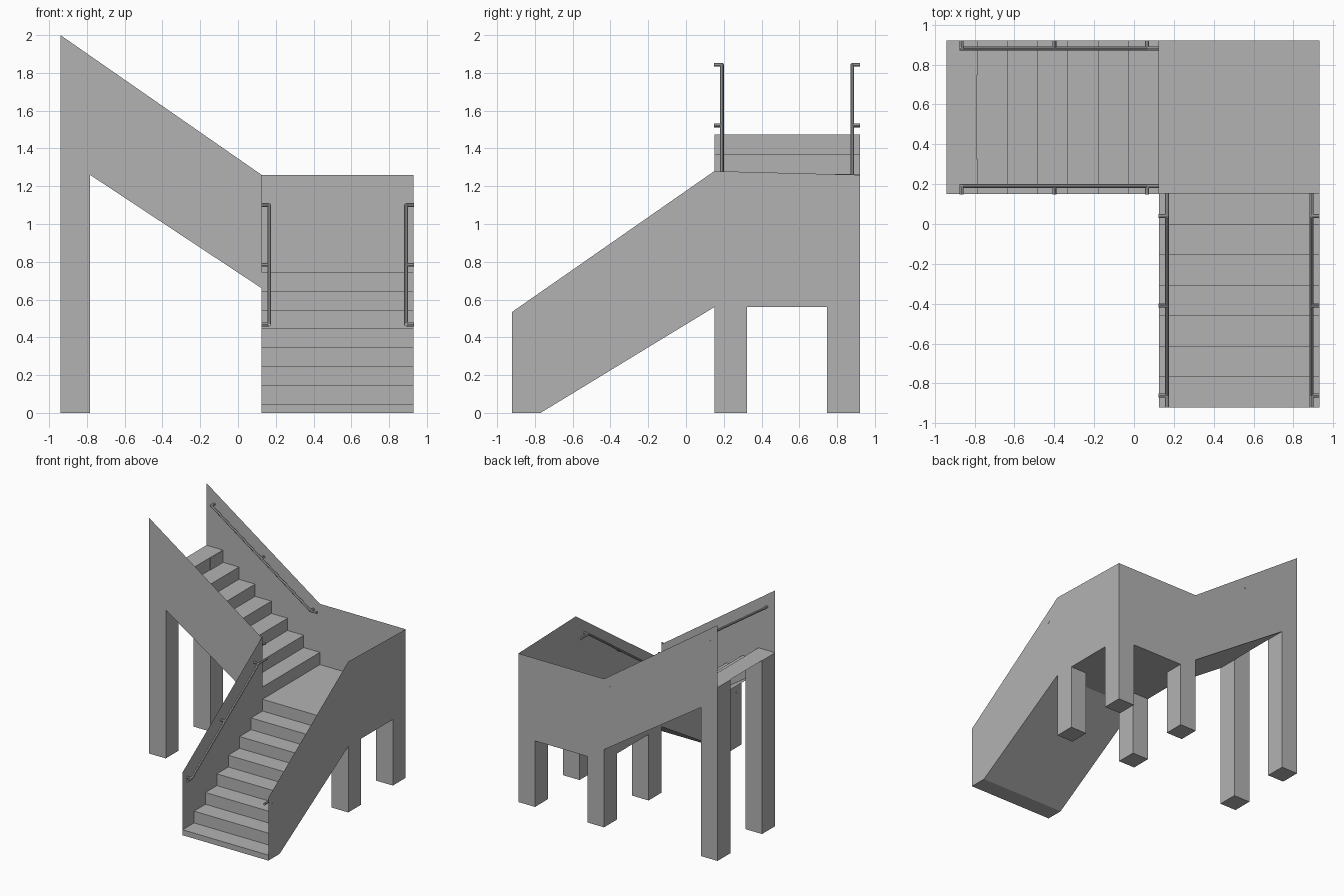
import bpy, bmesh
from mathutils import Vector

if "Cube" in bpy.data.objects:
    bpy.data.objects.remove(bpy.data.objects["Cube"])

concrete = bpy.data.materials.new("concrete_grey")
concrete.diffuse_color = (0.45, 0.45, 0.45, 1)
concrete.use_nodes = True
concrete.node_tree.nodes["Principled BSDF"].inputs["Base Color"].default_value = concrete.diffuse_color

# Overall plan: lower flight runs along +y, landing in the corner, upper flight along -x
XL, XM, XR = -0.94, 0.125, 0.93
YF, YM, YB = -0.92, 0.15, 0.92
LANDING, UNDER, RISE, N = 0.745, 0.56, 0.104, 7
LEG_X, LEG_Y = 0.157, 0.173
TOP = LANDING + N * RISE


def add_object(name, bm):
    mesh = bpy.data.meshes.new(name)
    bm.to_mesh(mesh)
    bm.free()
    mesh.materials.append(concrete)
    obj = bpy.data.objects.new(name, mesh)
    bpy.context.collection.objects.link(obj)
    return obj


def place(axis, t, p):
    return (t, p[0], p[1]) if axis == 'x' else (p[0], t, p[1])


def panel(name, axis, t, pts, outward):
    """Thin flat wall from an outline, facing the given side of its axis."""
    bm = bmesh.new()
    face = bm.faces.new([bm.verts.new(place(axis, t, p)) for p in pts])
    face.normal_update()
    if face.normal['xy'.index(axis)] * outward < 0:
        face.normal_flip()
    add_object(name, bm)


def ribbon(name, axis, a, b, profile):
    """Sweep an open profile across the width of a flight."""
    bm = bmesh.new()
    rows = [(bm.verts.new(place(axis, a, p)), bm.verts.new(place(axis, b, p))) for p in profile]
    for (a0, b0), (a1, b1) in zip(rows, rows[1:]):
        bm.faces.new((a0, b0, b1, a1))
    add_object(name, bm)


def leg(name, x, y, height):
    bm = bmesh.new()
    bmesh.ops.create_cube(bm, size=1)
    for v in bm.verts:
        v.co = (x + (v.co.x + 0.5) * LEG_X, y + (v.co.y + 0.5) * LEG_Y, (v.co.z + 0.5) * height)
    add_object(name, bm)


def tube(name, points, radius):
    curve = bpy.data.curves.new(name, 'CURVE')
    curve.dimensions = '3D'
    curve.bevel_depth = radius
    curve.bevel_resolution = 2
    curve.use_fill_caps = True
    spline = curve.splines.new('POLY')
    spline.points.add(len(points) - 1)
    for sp, p in zip(spline.points, points):
        sp.co = (*p, 1)
    temp = bpy.data.objects.new(name + "_path", curve)
    bpy.context.collection.objects.link(temp)
    bpy.context.view_layer.update()
    mesh = bpy.data.meshes.new_from_object(temp.evaluated_get(bpy.context.evaluated_depsgraph_get()))
    bpy.data.objects.remove(temp)
    mesh.materials.clear()
    mesh.materials.append(concrete)
    obj = bpy.data.objects.new(name, mesh)
    bpy.context.collection.objects.link(obj)
    bpy.ops.object.select_all(action='DESELECT')
    obj.select_set(True)
    bpy.context.view_layer.objects.active = obj
    bpy.ops.object.shade_smooth_by_angle()


# Lower steps and landing floor
run = (YM - YF) / N
steps = [(YF, 0)]
for i in range(N):
    z = LANDING - (N - i) * RISE * 0.96
    steps += [(YF + i * run, z), (YF + (i + 1) * run, z)]
steps += [(YM, LANDING), (YB, LANDING)]
ribbon("lower_steps_and_landing", 'x', XM, XR, steps)
ribbon("lower_underside", 'x', XM, XR, [(YB, UNDER), (YM, UNDER), (-0.77, 0), (YF, 0)])

# Upper steps
run = (XM - XL) / N
steps = [(XM, LANDING)]
for i in range(N):
    z = LANDING + (i + 1) * RISE
    steps += [(XM - i * run, z), (XM - (i + 1) * run, z)]
ribbon("upper_steps", 'y', YM, YB, steps)
ribbon("upper_underside", 'y', YM, YB, [(XL + LEG_X, 1.26), (XM, 0.66), (XM, UNDER)])

# Side walls
flight = [(-0.77, 0), (YF, 0), (YF, 0.535), (YM, 1.28)]
panel("lower_left_wall", 'x', XM, flight + [(YM, UNDER)], -1)
panel("right_wall", 'x', XR, flight + [(YB, 1.26), (YB, UNDER), (YM, UNDER)], 1)
flight = [(XM, 0.66), (XL + LEG_X, 1.26), (XL, 1.26), (XL, 2.0), (XM, 1.26)]
panel("upper_front_wall", 'y', YM, flight, -1)
panel("back_wall", 'y', YB, flight + [(XR, 1.26), (XR, UNDER), (XM, UNDER)], 1)

# Legs under the landing and the upper end
for side, y in (("front", YM), ("back", YB - LEG_Y)):
    leg(f"upper_{side}_leg", XL, y, TOP - 0.002)
    leg(f"landing_left_{side}_leg", XM, y, UNDER)
    leg(f"landing_right_{side}_leg", XR - LEG_X, y, UNDER)

# Handrails with three wall brackets each
OFFSET, R = 0.04, 0.01
for side, wall, d in (("left", XM, 1), ("right", XR, -1)):
    x = wall + d * OFFSET
    tube(f"lower_{side}_handrail", [(x, YF, 0.468), (x, -0.86, 0.468), (x, 0.04, 1.1), (x, 0.155, 1.1)], R)
    for y, z in ((-0.86, 0.468), (-0.41, 0.784), (0.04, 1.1)):
        tube(f"lower_{side}_bracket", [(wall - d * 0.001, y, z), (x, y, z)], R)
for side, wall, d in (("front", YM, 1), ("back", YB, -1)):
    y = wall + d * OFFSET
    tube(f"upper_{side}_handrail", [(-0.875, y, 1.843), (-0.865, y, 1.843), (0.065, y, 1.2), (XM, y, 1.2)], R)
    for x, z in ((-0.865, 1.843), (-0.4, 1.522), (0.065, 1.2)):
        tube(f"upper_{side}_bracket", [(x, wall - d * 0.001, z), (x, y, z)], R)
